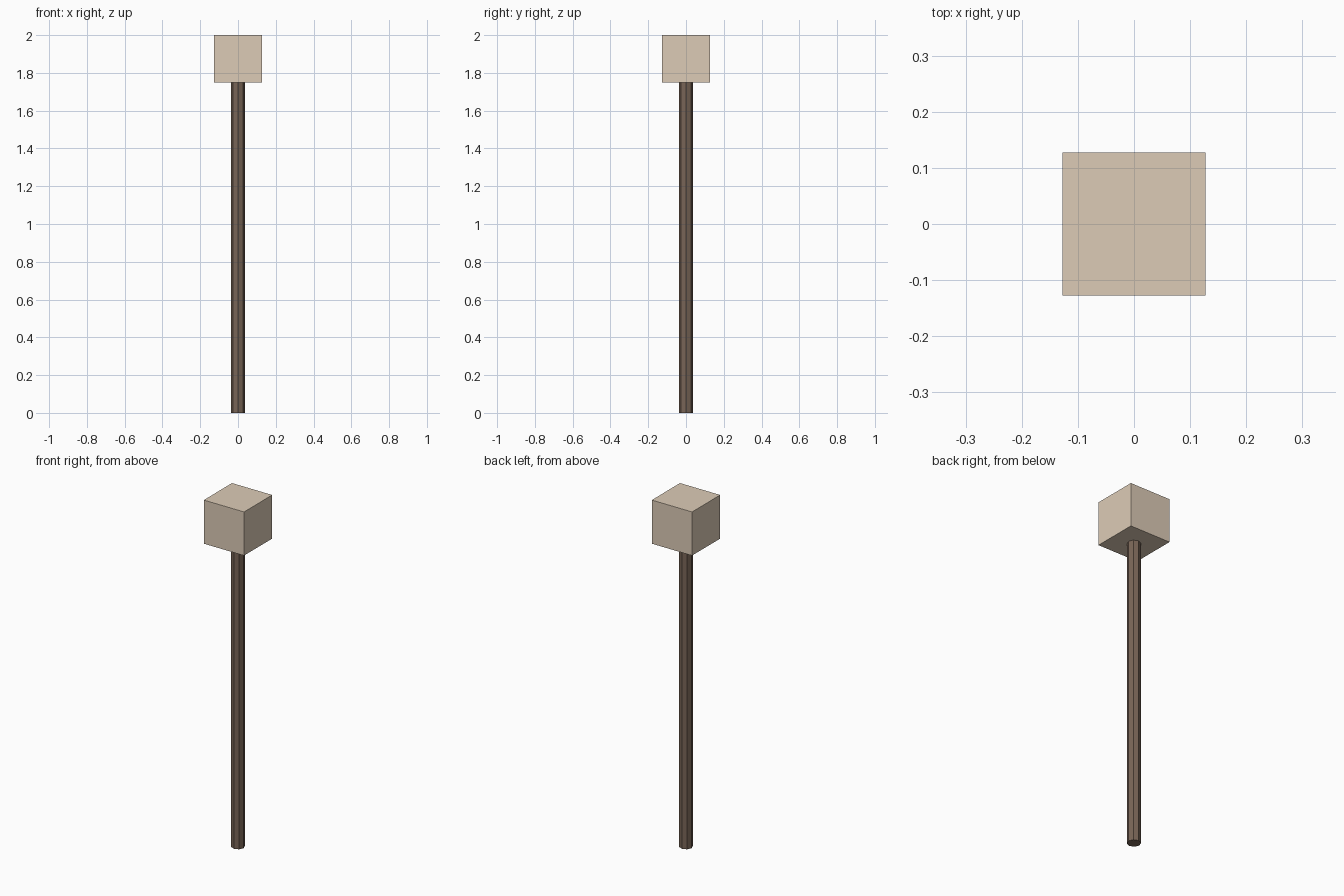
import bpy

if "Cube" in bpy.data.objects:
    bpy.data.objects.remove(bpy.data.objects["Cube"])


def paint(obj, name, color):
    mat = bpy.data.materials.new(name)
    mat.diffuse_color = (*color, 1.0)
    mat.use_nodes = True
    mat.node_tree.nodes["Principled BSDF"].inputs["Base Color"].default_value = mat.diffuse_color
    obj.data.materials.append(mat)


# Octagonal pole, flat shaded, ending at the underside of the block
HEAD_BOTTOM = 1.75
bpy.ops.mesh.primitive_cylinder_add(vertices=8, radius=0.036, depth=HEAD_BOTTOM,
                                    location=(0, 0, HEAD_BOTTOM / 2))
pole = bpy.context.object
pole.name = "pole"
paint(pole, "dark_wood", (0.19, 0.13, 0.095))

# Block on top
head_height = 2.0 - HEAD_BOTTOM
bpy.ops.mesh.primitive_cube_add(size=1, location=(0, 0, HEAD_BOTTOM + head_height / 2))
head = bpy.context.object
head.name = "head_block"
head.scale = (0.255, 0.255, head_height)
bpy.ops.object.transform_apply(location=False, rotation=False, scale=True)
paint(head, "pale_wood", (0.72, 0.60, 0.47))
